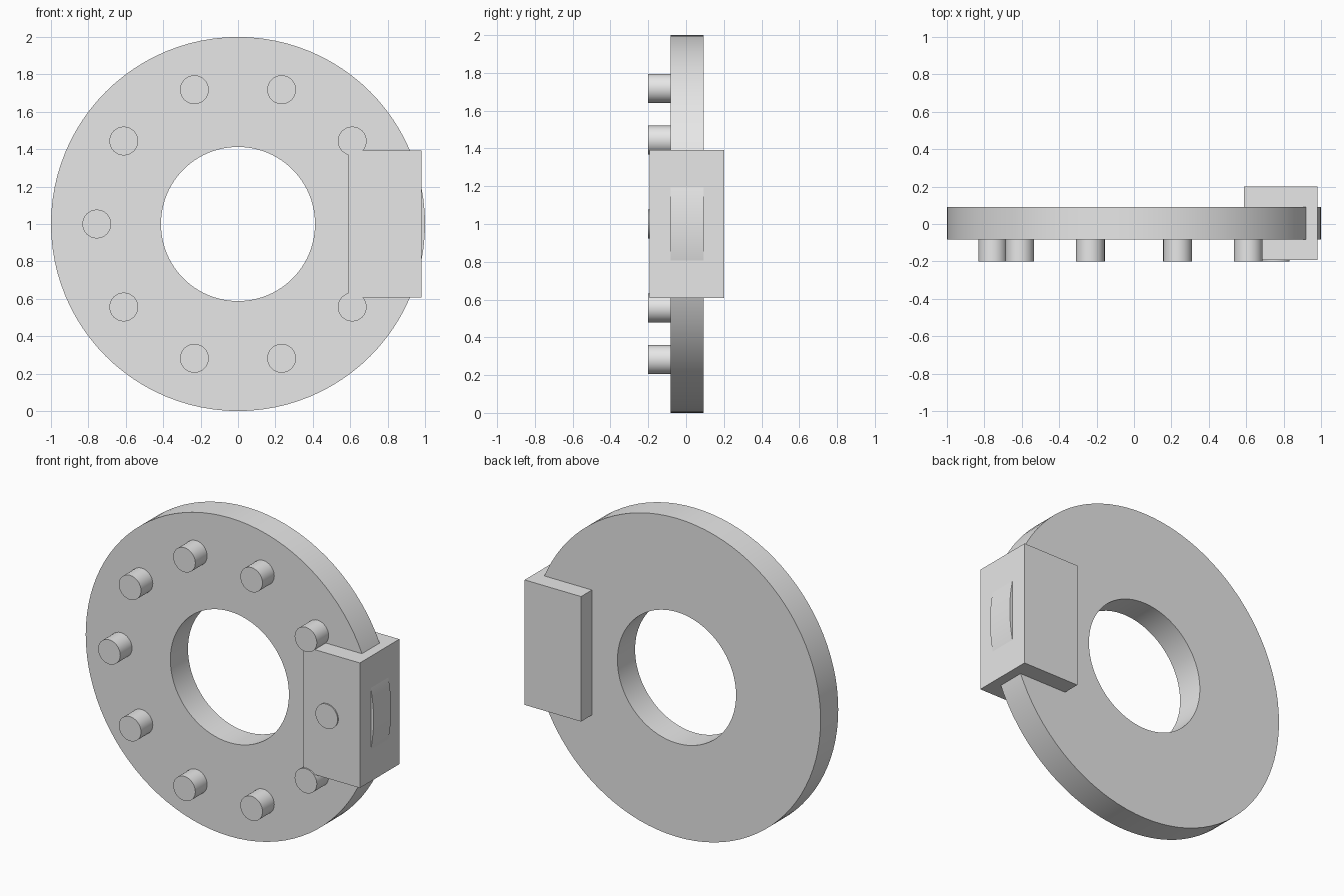
import bpy
import bmesh
from math import cos, sin, pi, radians

cube = bpy.data.objects.get("Cube")
if cube:
    bpy.data.objects.remove(cube, do_unlink=True)

CENTRE_Z = 1.0
DISC_FRONT, DISC_BACK = -0.083, 0.092

grey = bpy.data.materials.new("light grey metal")
grey.use_nodes = True
colour = (0.8, 0.8, 0.8, 1)
grey.diffuse_color = colour
grey.node_tree.nodes["Principled BSDF"].inputs["Base Color"].default_value = colour


def finish(obj, name, smooth=True):
    obj.name = name
    obj.data.materials.append(grey)
    if smooth:
        bpy.ops.object.select_all(action='DESELECT')
        obj.select_set(True)
        bpy.context.view_layer.objects.active = obj
        bpy.ops.object.shade_smooth_by_angle(angle=radians(30))


# Ring disc: a rectangular section swept around the y axis
def ring(name, inner, outer, front, back, sides):
    bm = bmesh.new()
    section = [(inner, front), (outer, front), (outer, back), (inner, back)]
    loops = []
    for i in range(sides):
        a = 2 * pi * i / sides
        loops.append([bm.verts.new((r * cos(a), y, CENTRE_Z + r * sin(a)))
                      for r, y in section])
    for i, here in enumerate(loops):
        there = loops[(i + 1) % sides]
        for k in range(4):
            n = (k + 1) % 4
            bm.faces.new((here[k], here[n], there[n], there[k]))
    bmesh.ops.recalc_face_normals(bm, faces=bm.faces)
    mesh = bpy.data.meshes.new(name)
    bm.to_mesh(mesh)
    bm.free()
    obj = bpy.data.objects.new(name, mesh)
    bpy.context.collection.objects.link(obj)
    finish(obj, name)


ring("brake_disc", 0.412, 1.0, DISC_FRONT, DISC_BACK, 96)

# Studs evenly spaced on the front face
STUDS, STUD_CIRCLE, STUD_TIP = 10, 0.755, -0.2
stud_root = DISC_FRONT + 0.02
for i in range(STUDS):
    a = 2 * pi * i / STUDS
    bpy.ops.mesh.primitive_cylinder_add(
        vertices=32, radius=0.077, depth=stud_root - STUD_TIP,
        location=(STUD_CIRCLE * cos(a), (stud_root + STUD_TIP) / 2,
                  CENTRE_Z + STUD_CIRCLE * sin(a)),
        rotation=(pi / 2, 0, 0))
    finish(bpy.context.object, f"stud_{i + 1}")

# Caliper block straddling the rim
bpy.ops.mesh.primitive_cube_add(size=1, location=(0.785, 0.004, CENTRE_Z))
caliper = bpy.context.object
caliper.scale = (0.392, 0.392, 0.785)
finish(caliper, "caliper_block", smooth=False)
